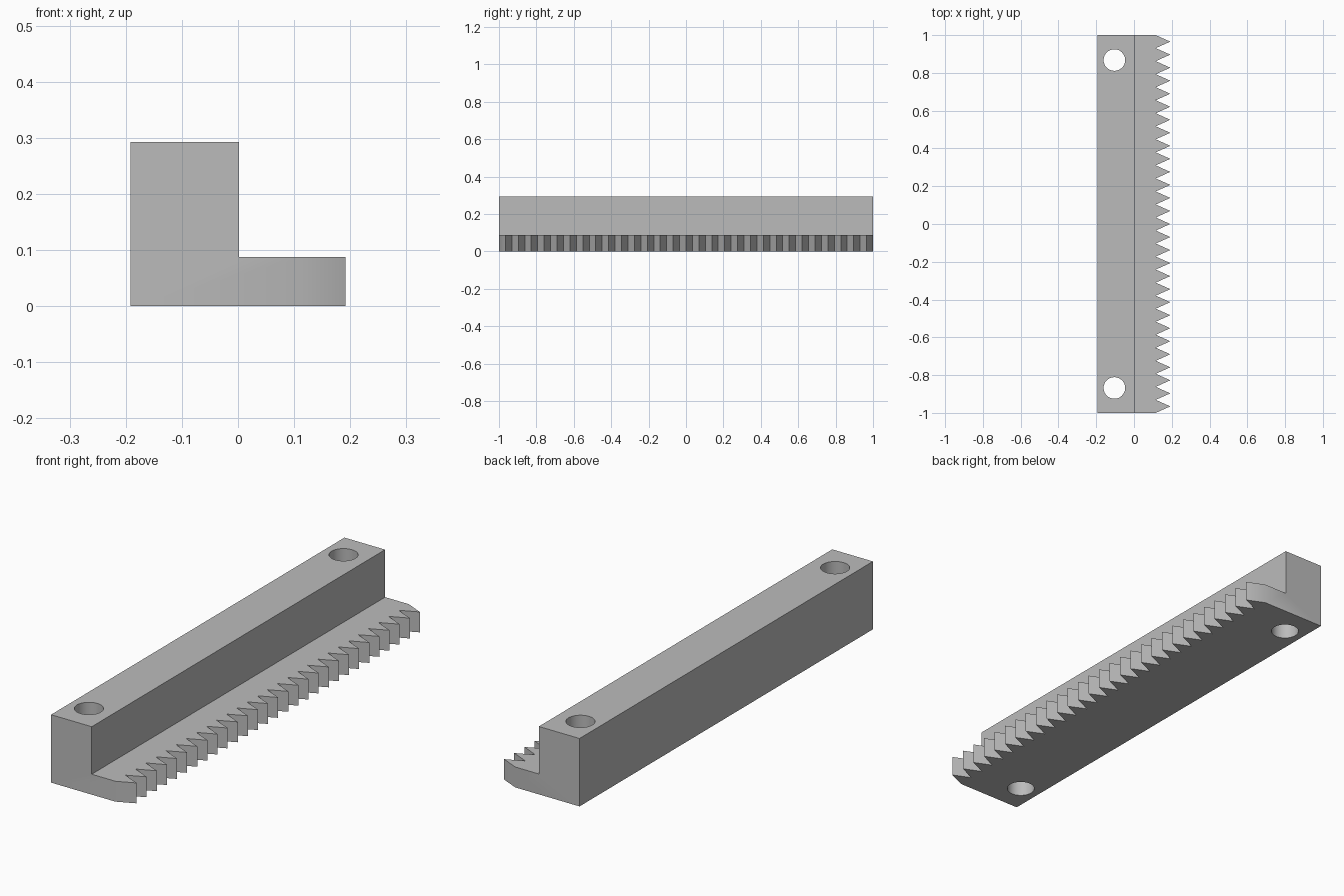
import bpy
import bmesh
import math
from mathutils import Vector

cube = bpy.data.objects.get("Cube")
if cube:
    bpy.data.objects.remove(cube, do_unlink=True)

HALF_LENGTH = 1.0
BACK, STEP, TIP, ROOT = -0.192, 0.002, 0.192, 0.115
HEIGHT, LEDGE = 0.293, 0.088
TEETH = 29
PITCH = 2 * HALF_LENGTH / TEETH

grey = bpy.data.materials.new("plain grey")
grey.use_nodes = True
colour = (0.5, 0.5, 0.5, 1)
grey.diffuse_color = colour
grey.node_tree.nodes["Principled BSDF"].inputs["Base Color"].default_value = colour


def prism(name, outline, direction):
    """Extrude a closed outline of 3D points along a direction."""
    bm = bmesh.new()
    near = [bm.verts.new(p) for p in outline]
    far = [bm.verts.new(Vector(p) + Vector(direction)) for p in outline]
    bm.faces.new(near)
    bm.faces.new(far)
    for i in range(len(near)):
        j = (i + 1) % len(near)
        bm.faces.new((near[i], near[j], far[j], far[i]))
    bmesh.ops.recalc_face_normals(bm, faces=bm.faces)
    mesh = bpy.data.meshes.new(name)
    bm.to_mesh(mesh)
    bm.free()
    mesh.materials.append(grey)
    obj = bpy.data.objects.new(name, mesh)
    bpy.context.collection.objects.link(obj)
    return obj


def cut(target, cutter):
    cutter.hide_render = True
    mod = target.modifiers.new("cut", 'BOOLEAN')
    mod.operation = 'DIFFERENCE'
    mod.solver = 'EXACT'
    mod.object = cutter
    bpy.ops.object.modifier_apply(modifier=mod.name)
    bpy.data.objects.remove(cutter, do_unlink=True)


# L-shaped bar with a ledge wide enough to cut the teeth from
blank = TIP + 0.05
profile = [(BACK, 0), (blank, 0), (blank, LEDGE), (STEP, LEDGE), (STEP, HEIGHT), (BACK, HEIGHT)]
rack = prism("toothed_rack", [(x, -HALF_LENGTH, z) for x, z in profile], (0, 2 * HALF_LENGTH, 0))
bpy.ops.object.select_all(action='DESELECT')
rack.select_set(True)
bpy.context.view_layer.objects.active = rack

# Row of pointed teeth, with a root at each end of the bar
zigzag = [(TIP if i % 2 else ROOT, -HALF_LENGTH + i * PITCH / 2, -0.1)
          for i in range(-1, 2 * TEETH + 2)]
reach = HALF_LENGTH + PITCH / 2
zigzag += [(0.4, reach, -0.1), (0.4, -reach, -0.1)]
cut(rack, prism("tooth_cutter", zigzag, (0, 0, 0.3)))

# Bolt hole near each end
for y in (-0.868, 0.868):
    circle = [(-0.104 + 0.057 * math.cos(a), y + 0.057 * math.sin(a), -0.1)
              for a in (math.tau * k / 48 for k in range(48))]
    cut(rack, prism("hole_cutter", circle, (0, 0, 0.6)))

bpy.ops.object.shade_smooth_by_angle(angle=math.radians(30))
